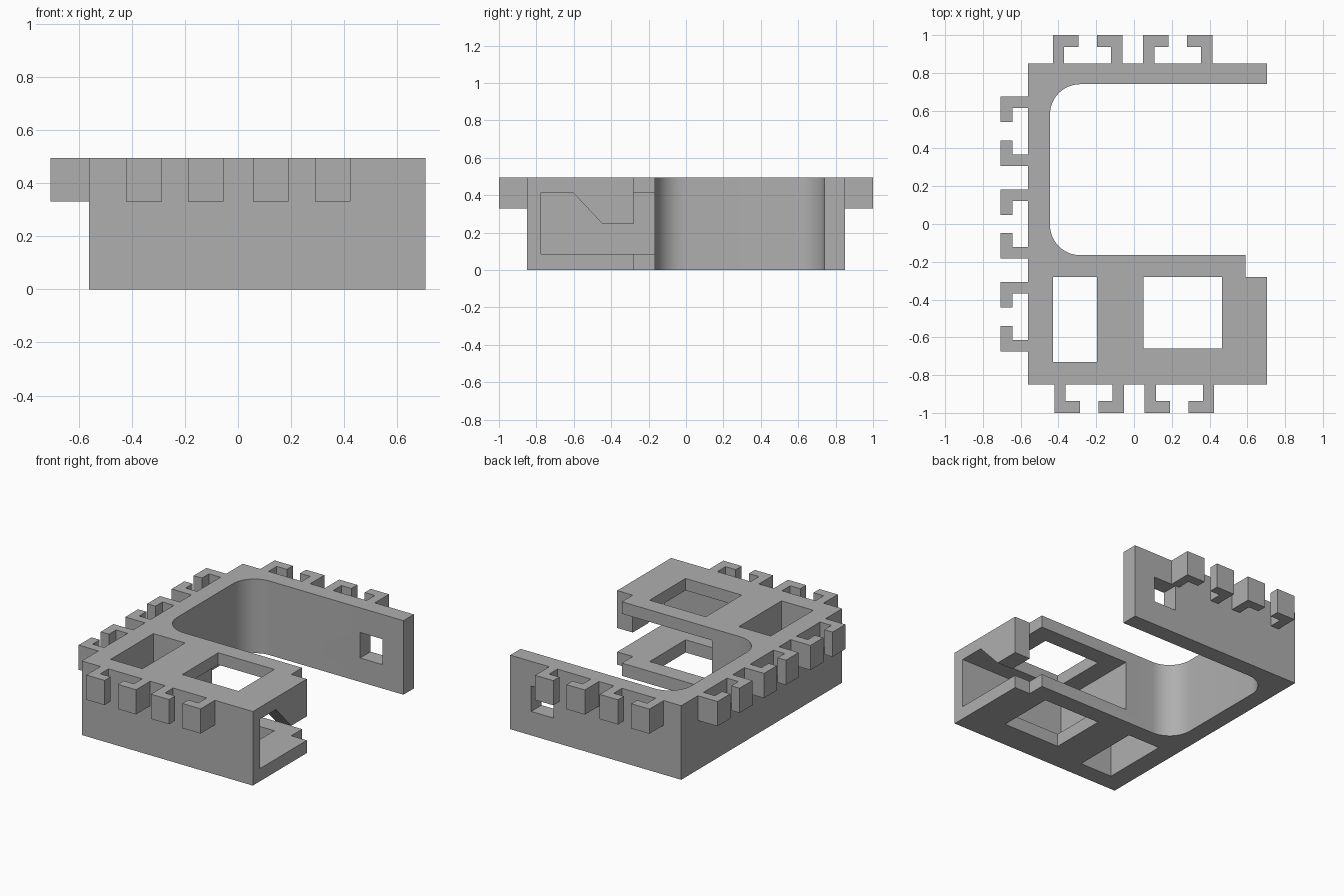
import bpy, bmesh, math
from mathutils import Vector

cube = bpy.data.objects.get("Cube")
if cube:
    bpy.data.objects.remove(cube)

HEIGHT = 0.495
TOOTH_Z = 0.33

grey = bpy.data.materials.new("plain grey")
grey.use_nodes = True
grey.diffuse_color = (0.43, 0.43, 0.43, 1)
grey.node_tree.nodes["Principled BSDF"].inputs["Base Color"].default_value = grey.diffuse_color


def prism(name, outline, low, high, axis="z"):
    """Extrude an outline: (x, y) along z, or (y, z) along x."""
    place = (lambda a, b: (a, b, low)) if axis == "z" else (lambda a, b: (low, a, b))
    bm = bmesh.new()
    face = bm.faces.new([bm.verts.new(place(a, b)) for a, b in outline])
    step = Vector((0, 0, high - low)) if axis == "z" else Vector((high - low, 0, 0))
    grown = bmesh.ops.extrude_face_region(bm, geom=[face])["geom"]
    bmesh.ops.translate(bm, vec=step, verts=[g for g in grown if isinstance(g, bmesh.types.BMVert)])
    bmesh.ops.recalc_face_normals(bm, faces=bm.faces)
    mesh = bpy.data.meshes.new(name)
    bm.to_mesh(mesh)
    bm.free()
    mesh.materials.append(grey)
    obj = bpy.data.objects.new(name, mesh)
    bpy.context.collection.objects.link(obj)
    return obj


def rect(x0, x1, y0, y1):
    return [(x0, y0), (x1, y0), (x1, y1), (x0, y1)]


def fillet(cx, cy, radius, start, end, steps=12):
    angles = [math.radians(start + (end - start) * i / steps) for i in range(steps + 1)]
    return [(cx + radius * math.cos(a), cy + radius * math.sin(a)) for a in angles]


def cut(target, cutter):
    cutter.hide_render = True
    mod = target.modifiers.new("cut", "BOOLEAN")
    mod.operation = "DIFFERENCE"
    mod.solver = "EXACT"
    mod.object = cutter
    bpy.context.view_layer.objects.active = target
    bpy.ops.object.modifier_apply(modifier=mod.name)
    bpy.data.objects.remove(cutter)


# Body: C-shaped frame with a rounded bay and a notched front block
R = 0.16
outline = [(-0.56, 0.85), (-0.56, -0.85), (0.705, -0.85), (0.705, -0.28), (0.59, -0.28), (0.59, -0.165)]
outline += fillet(-0.445 + R, -0.165 + R, R, 270, 180)
outline += fillet(-0.445 + R, 0.74 - R, R, 180, 90)
outline += [(0.705, 0.74), (0.705, 0.85)]
body = prism("frame_body", outline, 0, HEIGHT)

# Pocket inside the front block, open at its end and towards the bay
cut(body, prism("pocket_cutter", rect(-0.075, 0.59, -0.775, -0.1), 0.085, 0.415))
end_profile = [(-0.775, 0.085), (-0.1, 0.085), (-0.1, 0.245), (-0.445, 0.245), (-0.605, 0.415), (-0.775, 0.415)]
cut(body, prism("end_opening_cutter", end_profile, 0.589, 0.8, "x"))

# Windows through the block and the back arm
cut(body, prism("narrow_window_cutter", rect(-0.43, -0.195, -0.73, -0.28), -0.1, 0.6))
cut(body, prism("wide_window_cutter", rect(0.05, 0.465, -0.66, -0.28), -0.1, 0.6))
cut(body, prism("arm_window_cutter", rect(0.385, 0.55, 0.7, 0.9), 0.16, 0.33))

bpy.ops.object.select_all(action="DESELECT")
body.select_set(True)
bpy.context.view_layer.objects.active = body
bpy.ops.object.shade_smooth_by_angle(angle=math.radians(30))


# Hooks: L-shaped teeth; the stem starts at "along", the foot points in "turn"
def hook(name, along, turn, place):
    shape = [(0, 0), (0, 0.15), (0.135, 0.15), (0.135, 0.087), (0.06, 0.087), (0.06, 0)]
    points = [place(along + turn * a, out) for a, out in shape]
    return prism(name, points, TOOTH_Z, HEIGHT)


for i, (along, turn) in enumerate([(-0.43, 1), (-0.062, -1), (0.048, 1), (0.416, -1)], 1):
    hook(f"back_hook_{i}", along, turn, lambda a, out: (a, 0.85 + out))
    hook(f"front_hook_{i}", along + 0.008, turn, lambda a, out: (a, -0.85 - out))

for i, (along, turn) in enumerate([(0.675, -1), (0.307, 1), (0.183, -1)], 1):
    hook(f"side_hook_back_{i}", along, turn, lambda a, out: (-0.56 - out * 0.97, a))
    hook(f"side_hook_front_{i}", -along, -turn, lambda a, out: (-0.56 - out * 0.97, a))
